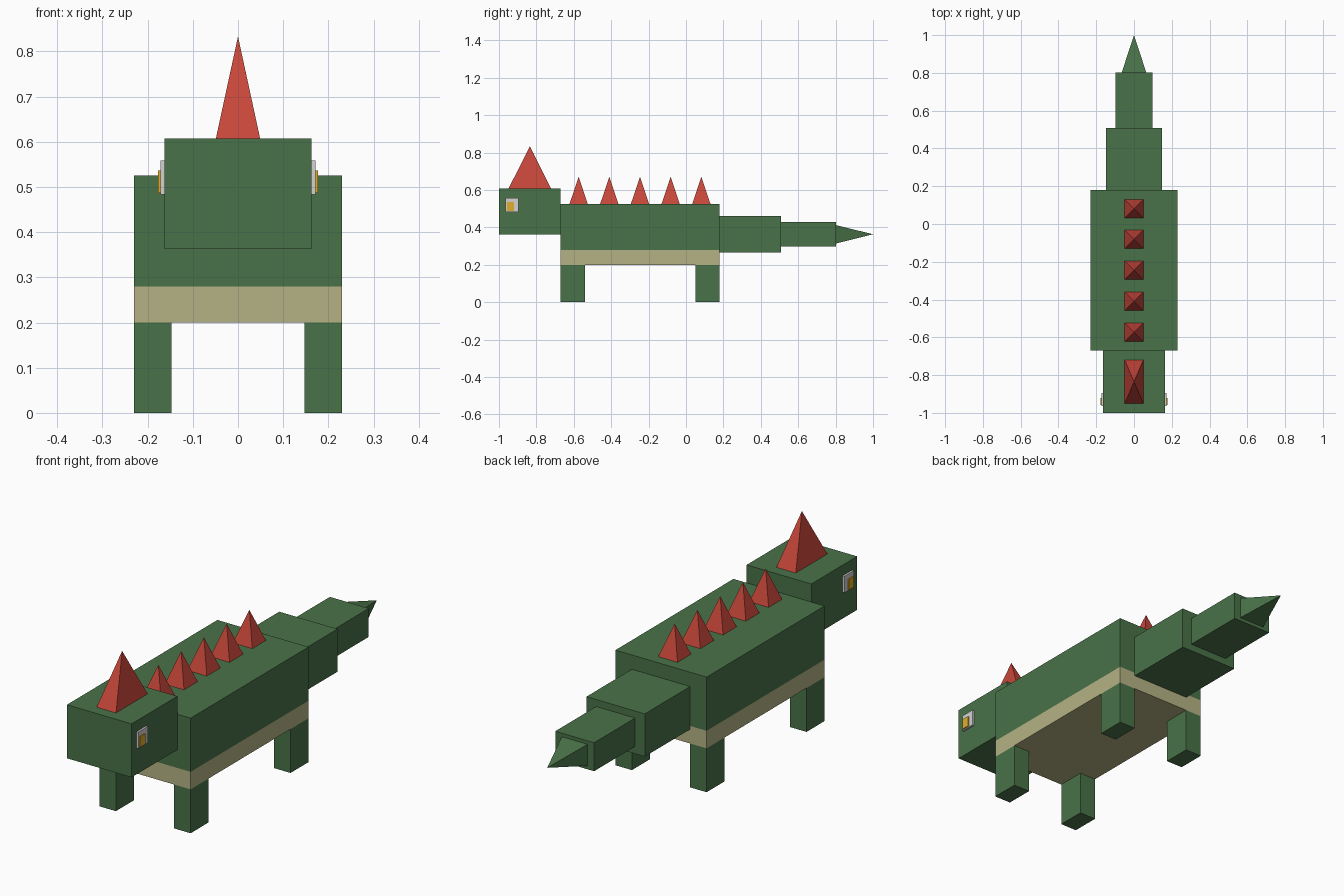
import bpy
import bmesh
from mathutils import Vector

cube = bpy.data.objects.get("Cube")
if cube:
    bpy.data.objects.remove(cube, do_unlink=True)


def material(name, color):
    mat = bpy.data.materials.new(name)
    mat.use_nodes = True
    rgba = (*color, 1.0)
    mat.diffuse_color = rgba
    bsdf = next(n for n in mat.node_tree.nodes if n.type == 'BSDF_PRINCIPLED')
    bsdf.inputs["Base Color"].default_value = rgba
    return mat


GREEN = material("skin green", (0.068, 0.17, 0.066))
BEIGE = material("belly beige", (0.46, 0.45, 0.23))
RED = material("spike red", (0.57, 0.062, 0.042))
WHITE = material("eye white", (0.65, 0.65, 0.65))
YELLOW = material("iris yellow", (0.75, 0.42, 0.025))


def finish(name, bm, *mats):
    bmesh.ops.recalc_face_normals(bm, faces=bm.faces)
    mesh = bpy.data.meshes.new(name)
    bm.to_mesh(mesh)
    bm.free()
    for mat in mats:
        mesh.materials.append(mat)
    obj = bpy.data.objects.new(name, mesh)
    bpy.context.collection.objects.link(obj)
    return obj


def box_mesh(low, high):
    low, high = Vector(low), Vector(high)
    bm = bmesh.new()
    bmesh.ops.create_cube(bm, size=1)
    bmesh.ops.scale(bm, vec=high - low, verts=bm.verts)
    bmesh.ops.translate(bm, vec=(low + high) / 2, verts=bm.verts)
    return bm


def box(name, low, high, mat):
    return finish(name, box_mesh(low, high), mat)


def pyramid(name, center, side_a, side_b, apex, mat):
    """Four-sided spike: base centre, two half-side vectors and a tip."""
    c, a, b = Vector(center), Vector(side_a), Vector(side_b)
    bm = bmesh.new()
    base = [bm.verts.new(p) for p in (c + a + b, c - a + b, c - a - b, c + a - b)]
    tip = bm.verts.new(apex)
    bm.faces.new(base)
    for i in range(4):
        bm.faces.new((base[i], base[(i + 1) % 4], tip))
    return finish(name, bm, mat)


# Body with a belly band cut around the bottom
BELLY_TOP = 0.28
bm = box_mesh((-0.23, -0.67, 0.2), (0.23, 0.18, 0.525))
bmesh.ops.bisect_plane(bm, geom=bm.verts[:] + bm.edges[:] + bm.faces[:],
                       plane_co=(0, 0, BELLY_TOP), plane_no=(0, 0, 1))
for face in bm.faces:
    face.material_index = int(face.calc_center_median().z < BELLY_TOP)
finish("body", bm, GREEN, BEIGE)

# Head and horn
box("head", (-0.163, -1, 0.363), (0.163, -0.67, 0.607), GREEN)
pyramid("horn", (0, -0.835, 0.607), (0.049, 0, 0), (0, 0.114, 0),
        (0, -0.835, 0.833), RED)

# Tail
box("tail_base", (-0.147, 0.18, 0.265), (0.147, 0.507, 0.46), GREEN)
box("tail_middle", (-0.098, 0.507, 0.298), (0.098, 0.802, 0.428), GREEN)
pyramid("tail_tip", (0, 0.802, 0.363), (0.065, 0, 0), (0, 0, 0.049),
        (0, 1, 0.363), GREEN)

# Back spikes
for i in range(5):
    y = -0.574 + i * 0.164
    pyramid(f"back_spike_{i + 1}", (0, y, 0.525), (0.049, 0, 0),
            (0, 0.049, 0), (0, y, 0.67), RED)

# Legs and eyes, on both sides
for side, s in (("left", 1), ("right", -1)):
    def pair(name, x0, x1, ys, zs, mat):
        lo, hi = sorted((s * x0, s * x1))
        box(f"{name}_{side}", (lo, ys[0], zs[0]), (hi, ys[1], zs[1]), mat)

    pair("front_leg", 0.147, 0.23, (-0.67, -0.54), (0, 0.2), GREEN)
    pair("back_leg", 0.147, 0.23, (0.05, 0.18), (0, 0.2), GREEN)
    pair("eye", 0.163, 0.172, (-0.964, -0.895), (0.483, 0.558), WHITE)
    pair("iris", 0.172, 0.177, (-0.958, -0.92), (0.487, 0.536), YELLOW)
